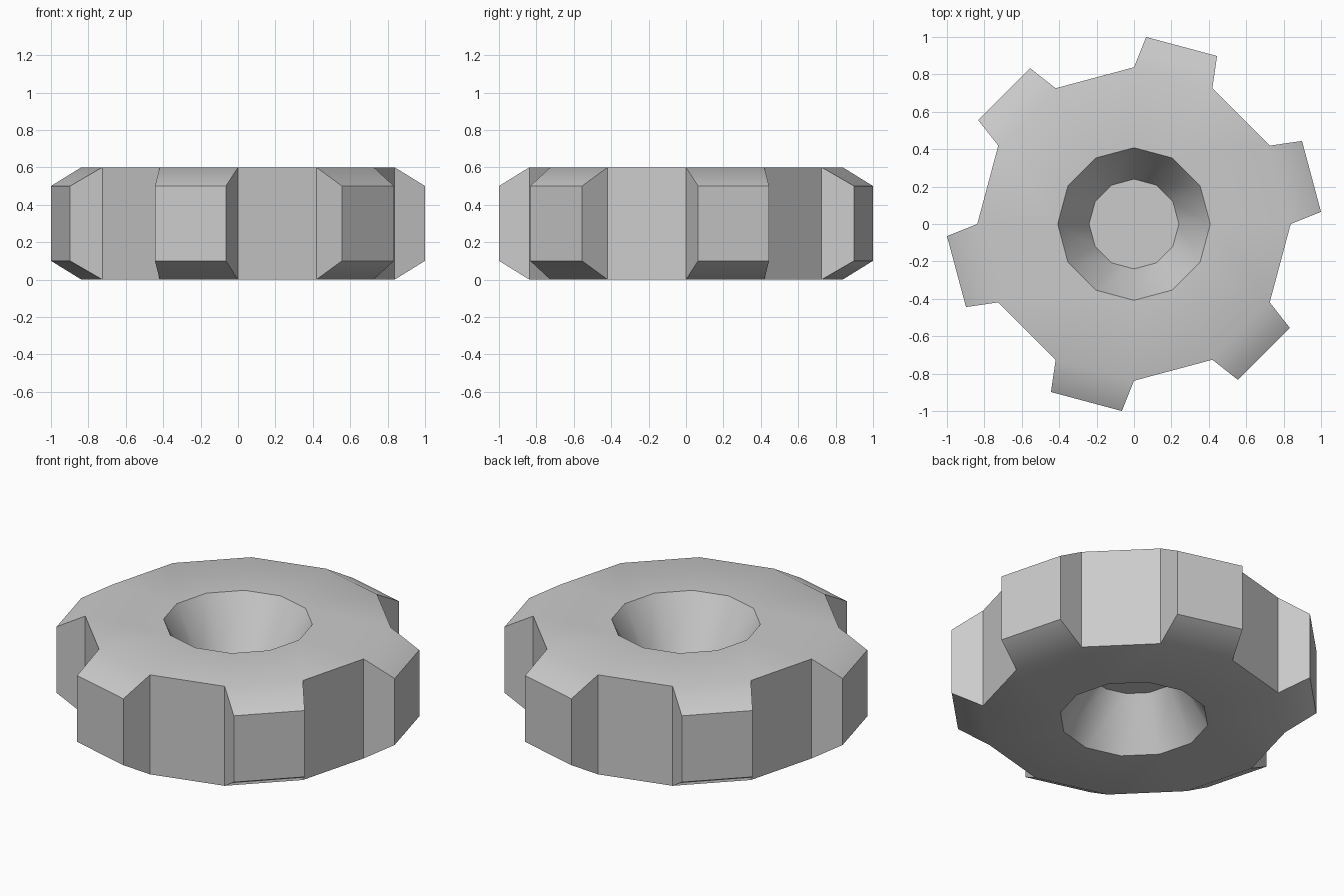
import bpy, bmesh
from math import radians, cos, sin

if "Cube" in bpy.data.objects:
    bpy.data.objects.remove(bpy.data.objects["Cube"])

N = 12            # sides of the hub; every other side carries a tooth
R_BODY, R_RIM, R_FLOOR, R_TIP = 0.838, 0.408, 0.24, 1.002
H, WEB, TIP_LOW, TIP_INSET = 0.6, 0.003, 0.1, 3.7

bm = bmesh.new()


def point(r, deg, z):
    return bm.verts.new((r * cos(radians(deg)), r * sin(radians(deg)), z))


def ring(r, z):
    return [point(r, i * 360 / N, z) for i in range(N)]


# Hub rings, bottom floor round the outside to the top floor
profile = [(R_FLOOR, H / 2 - WEB), (R_RIM, 0), (R_BODY, 0),
           (R_BODY, H), (R_RIM, H), (R_FLOOR, H / 2 + WEB)]
rings = [ring(r, z) for r, z in profile]

for k, (lo, hi) in enumerate(zip(rings, rings[1:])):
    for i in range(N):
        j = (i + 1) % N
        base = (lo[i], lo[j], hi[j], hi[i])
        if k != 2 or i % 2:
            bm.faces.new(base)
            continue
        # Tapered tooth in place of the flat wall
        a, b = i * 360 / N + TIP_INSET, (i + 1) * 360 / N - TIP_INSET
        tip = [point(R_TIP, d, z) for d, z in
               ((a, TIP_LOW), (b, TIP_LOW), (b, H - TIP_LOW), (a, H - TIP_LOW))]
        bm.faces.new(tip)
        for s in range(4):
            t = (s + 1) % 4
            bm.faces.new((base[s], base[t], tip[t], tip[s]))

# Thin web closing the two conical recesses
bm.faces.new(rings[0])
bm.faces.new(rings[-1])
bmesh.ops.recalc_face_normals(bm, faces=bm.faces)

mesh = bpy.data.meshes.new("toothed_wheel")
bm.to_mesh(mesh)
bm.free()
wheel = bpy.data.objects.new("toothed_wheel", mesh)
bpy.context.collection.objects.link(wheel)
bpy.context.view_layer.objects.active = wheel
wheel.select_set(True)
bpy.ops.object.shade_smooth_by_angle(angle=radians(40))
